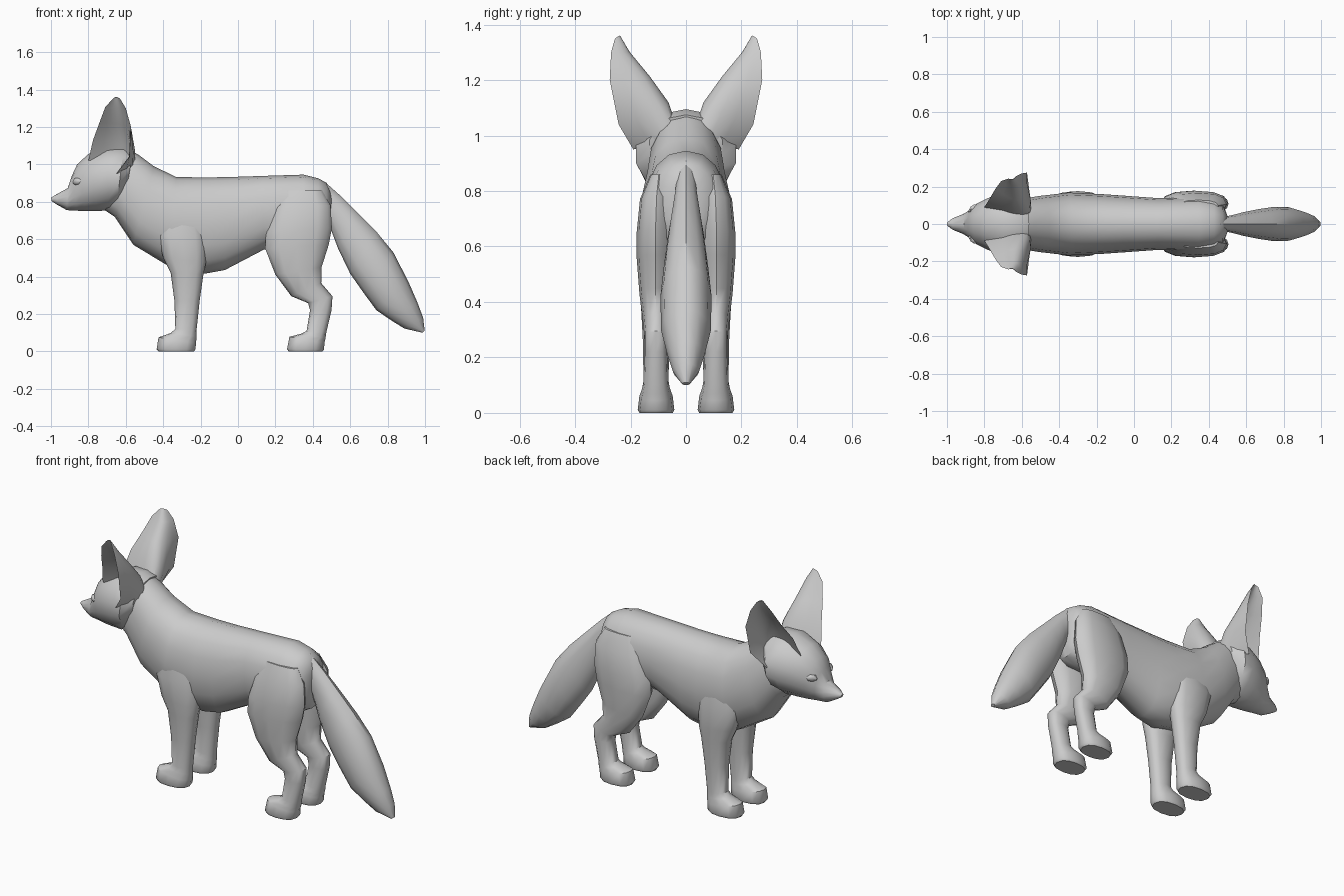
import bpy, bmesh, math
from mathutils import Vector


def skin(name, rings):
    """Bridge equal-sized closed rings into one capped, smooth shell."""
    bm = bmesh.new()
    rows = [[bm.verts.new(p) for p in r] for r in rings]
    n = len(rows[0])
    for a, b in zip(rows, rows[1:]):
        for i in range(n):
            j = (i + 1) % n
            bm.faces.new((a[i], a[j], b[j], b[i]))
    bm.faces.new(rows[0])
    bm.faces.new(rows[-1])
    bmesh.ops.remove_doubles(bm, verts=bm.verts, dist=0.0005)
    bmesh.ops.recalc_face_normals(bm, faces=bm.faces)
    me = bpy.data.meshes.new(name)
    bm.to_mesh(me)
    bm.free()
    me.shade_smooth()
    me.set_sharp_from_angle(angle=math.radians(42))
    ob = bpy.data.objects.new(name, me)
    bpy.context.collection.objects.link(ob)
    return ob


def loft(name, sections, n=14, power=2.0):
    """Sections: two side-profile points (x, z), half width, y centre."""
    rings = []
    for (ax, az), (bx, bz), w, y in sections:
        ring = []
        for i in range(n):
            t = 2 * math.pi * i / n
            c, s = math.cos(t), math.sin(t)
            u = math.copysign(abs(c) ** (2 / power), c)
            v = math.copysign(abs(s) ** (2 / power), s)
            ring.append((ax + (bx - ax) * (1 - u) / 2, y + w * v,
                         az + (bz - az) * (1 - u) / 2))
        rings.append(ring)
    return skin(name, rings)


# Torso and neck
loft("torso", [
    ((-.60, 1.09), (-.72, .76), .11, 0),
    ((-.53, 1.05), (-.66, .72), .135, 0),
    ((-.45, .99), (-.56, .57), .15, 0),
    ((-.33, .932), (-.37, .455), .168, 0),
    ((-.17, .930), (-.18, .415), .160, 0),
    ((-.05, .932), (-.07, .435), .152, 0),
    ((.13, .938), (.14, .545), .138, 0),
    ((.35, .945), (.32, .56), .145, 0),
    ((.43, .925), (.42, .57), .135, 0),
    ((.475, .90), (.475, .60), .105, 0),
    ((.50, .84), (.495, .66), .05, 0)], 16, 2.2)

# Head with tapering muzzle
loft("head", [
    ((-1.0, .822), (-.995, .802), .010, 0),
    ((-.97, .840), (-.965, .783), .032, 0),
    ((-.91, .873), (-.915, .755), .055, 0),
    ((-.888, .94), (-.86, .752), .078, 0),
    ((-.86, 1.0), (-.81, .75), .112, 0),
    ((-.80, 1.055), (-.75, .75), .142, 0),
    ((-.70, 1.093), (-.69, .755), .176, 0),
    ((-.61, 1.095), (-.65, .775), .184, 0),
    ((-.56, 1.075), (-.60, .84), .135, 0)], 14, 2.0)

# Bushy tail
loft("tail", [
    ((.46, .91), (.47, .72), .035, 0),
    ((.55, .83), (.505, .63), .048, 0),
    ((.64, .74), (.535, .55), .064, 0),
    ((.74, .64), (.60, .415), .080, 0),
    ((.83, .53), (.67, .315), .092, 0),
    ((.91, .375), (.74, .22), .090, 0),
    ((.96, .26), (.82, .165), .068, 0),
    ((.99, .18), (.89, .122), .048, 0),
    ((.998, .11), (.985, .10), .014, 0)], 12)

# Ear rows: front edge, middle of the back, outer rear edge
EAR = [
    ((-.80, .09, 1.02), (-.56, .03, 1.00), (-.65, .19, .95)),
    ((-.775, .13, 1.13), (-.575, .07, 1.11), (-.58, .243, 1.04)),
    ((-.74, .19, 1.225), (-.61, .135, 1.21), (-.572, .275, 1.20)),
    ((-.71, .23, 1.305), (-.63, .205, 1.30), (-.60, .27, 1.30)),
    ((-.67, .243, 1.35), (-.65, .238, 1.36), (-.63, .256, 1.35))]


def arc(f, m, r, steps=8):
    c = 2 * m - (f + r) / 2
    return [f * (1 - t) ** 2 + c * 2 * t * (1 - t) + r * t * t
            for t in (i / steps for i in range(steps + 1))]


for side, label in ((-1, "right"), (1, "left")):
    # Cupped ear
    rings = []
    for row in EAR:
        f, m, r = (Vector((p[0], p[1] * side, p[2])) for p in row)
        inner = m.lerp((f + r) / 2, .22)
        rings.append(arc(f, m, r) + arc(f, inner, r)[-2:0:-1])
    skin(label + "_ear", rings)

    # Front leg and paw
    y = .108 * side
    loft(label + "_front_leg", [
        ((-.40, .74), (-.20, .74), .035, .115 * side),
        ((-.43, .62), (-.17, .62), .062, .114 * side),
        ((-.40, .50), (-.17, .48), .062, .110 * side),
        ((-.36, .42), (-.185, .41), .056, y),
        ((-.34, .27), (-.205, .27), .048, y),
        ((-.335, .12), (-.222, .11), .045, y),
        ((-.36, .098), (-.222, .08), .050, y),
        ((-.425, .075), (-.224, .045), .060, y),
        ((-.435, .012), (-.228, .010), .066, y),
        ((-.425, 0), (-.235, 0), .060, y)], 12, 2.4)

    # Hind leg with hock and paw
    loft(label + "_hind_leg", [
        ((.24, .86), (.45, .86), .03, .098 * side),
        ((.19, .76), (.495, .78), .060, .106 * side),
        ((.15, .64), (.502, .66), .068, .110 * side),
        ((.145, .55), (.485, .57), .068, .110 * side),
        ((.20, .41), (.447, .45), .058, .110 * side),
        ((.285, .295), (.445, .365), .048, y),
        ((.375, .258), (.505, .295), .042, y),
        ((.385, .22), (.50, .22), .042, y),
        ((.367, .11), (.472, .10), .046, y),
        ((.34, .095), (.468, .07), .052, y),
        ((.275, .078), (.462, .045), .060, y),
        ((.262, .012), (.46, .010), .066, y),
        ((.27, 0), (.45, 0), .060, y)], 12, 2.4)

    # Eye
    loft(label + "_eye", [
        ((-.885, .905), (-.880, .895), .006, .070 * side),
        ((-.875, .925), (-.868, .888), .018, .076 * side),
        ((-.855, .928), (-.850, .890), .018, .088 * side),
        ((-.838, .918), (-.836, .906), .006, .100 * side)], 10)
